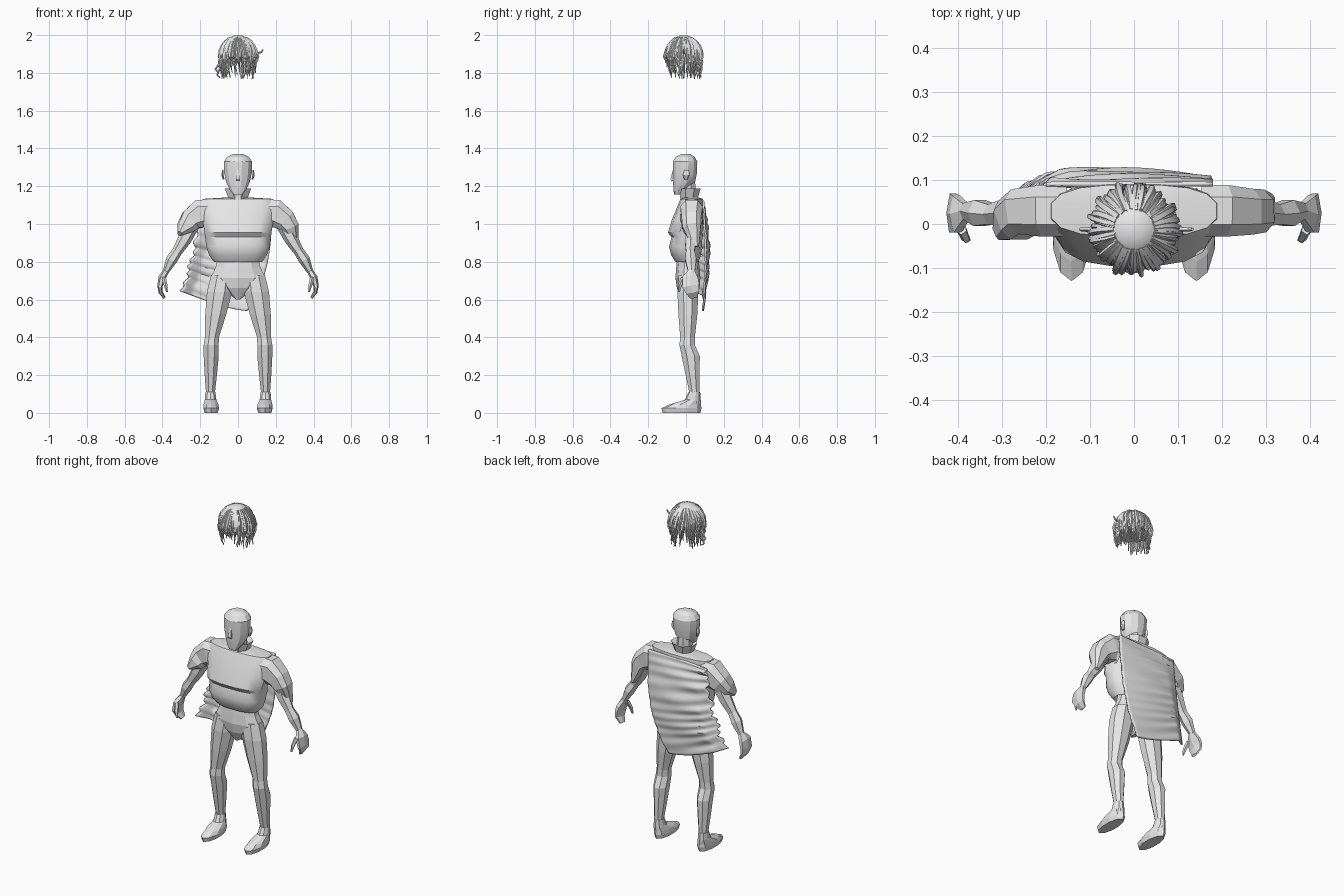
import bpy, bmesh, math, random
from mathutils import Vector

random.seed(4)
cube = bpy.data.objects.get("Cube")
if cube:
    bpy.data.objects.remove(cube)

grey = bpy.data.materials.new("plain_grey")
grey.use_nodes = True
COLOUR = (0.8, 0.8, 0.8, 1)
grey.diffuse_color = COLOUR
grey.node_tree.nodes["Principled BSDF"].inputs["Base Color"].default_value = COLOUR


def finish(name, bm, smooth=None):
    bmesh.ops.recalc_face_normals(bm, faces=bm.faces)
    mesh = bpy.data.meshes.new(name)
    bm.to_mesh(mesh)
    bm.free()
    mesh.materials.append(grey)
    ob = bpy.data.objects.new(name, mesh)
    bpy.context.collection.objects.link(ob)
    if smooth:
        bpy.ops.object.select_all(action='DESELECT')
        ob.select_set(True)
        bpy.context.view_layer.objects.active = ob
        bpy.ops.object.shade_smooth_by_angle(angle=math.radians(smooth))
    return ob


def add_loft(bm, rings, sides, level=True, power=1.0, side=1, caps=True):
    """Skin rings of (x, y, z, radius a, radius b); level rings lie flat,
    the others stand square to the path with radius a along y."""
    centres = [Vector((r[0] * side, r[1], r[2])) for r in rings]
    loops = []
    for i, r in enumerate(rings):
        a, b = Vector((1, 0, 0)), Vector((0, 1, 0))
        if not level:
            path = centres[min(i + 1, len(rings) - 1)] - centres[max(i - 1, 0)]
            a = Vector((0, 1, 0))
            b = path.cross(a).normalized()
            a = b.cross(path).normalized()
        loop = []
        for k in range(sides):
            t = math.tau * (k + 0.5) / sides
            c, s = math.cos(t), math.sin(t)
            c = math.copysign(abs(c) ** power, c)
            s = math.copysign(abs(s) ** power, s)
            loop.append(bm.verts.new(centres[i] + a * c * r[3] + b * s * r[4]))
        loops.append(loop)
    for p, q in zip(loops, loops[1:]):
        for k in range(sides):
            n = (k + 1) % sides
            bm.faces.new((p[k], p[n], q[n], q[k]))
    if caps:
        bm.faces.new(loops[0])
        bm.faces.new(loops[-1])


def loft(name, rings, sides=8, smooth=None, **kw):
    bm = bmesh.new()
    add_loft(bm, rings, sides, **kw)
    return finish(name, bm, smooth)


# Head, nose and ears
loft("head", [(0, -.045, 1.155, .025, .018), (0, -.03, 1.18, .045, .038),
              (0, -.01, 1.22, .064, .06), (0, -.006, 1.27, .076, .066),
              (0, -.005, 1.33, .078, .067), (0, -.004, 1.355, .06, .052),
              (0, 0, 1.37, .03, .025)], 12, smooth=25)
loft("nose", [(0, -.068, 1.228, .014, .014), (0, -.073, 1.236, .014, .014),
              (0, -.064, 1.285, .007, .008)], 4)
loft("neck", [(0, .01, 1.1, .045, .045), (0, .01, 1.22, .042, .042)], 8)

# Shirt with an overhanging chest fold
loft("shirt", [(0, .03, 1.14, .07, .04), (0, .03, 1.133, .19, .06),
               (0, .022, 1.09, .205, .07), (0, .008, 1.02, .19, .085),
               (0, -.005, .955, .18, .092), (0, .005, .93, .177, .083),
               (0, -.003, .88, .17, .088), (0, 0, .835, .155, .08),
               (0, .005, .8, .13, .062), (0, .005, .83, .11, .05)],
     16, smooth=35, power=.75)
loft("collar", [(0, .018, 1.125, .05, .045), (0, .018, 1.15, .06, .052),
                (0, .02, 1.187, .076, .062), (0, .018, 1.17, .045, .045)], 8)

# Shorts tapering to the crotch
loft("shorts", [(0, .01, .83, .11, .055), (0, .01, .77, .125, .062),
                (0, .01, .715, .152, .066), (0, .012, .66, .085, .06),
                (0, .015, .6, .012, .035)], 10)

for side, word in ((1, "left"), (-1, "right")):
    loft(word + "_ear", [(.076, .0, 1.235, .006, .01), (.082, .002, 1.26, .007, .018),
                         (.08, .004, 1.285, .005, .012)], 6, side=side)
    # Sleeve, hanging lower on the left
    drop = -.05 if side > 0 else .02
    yaw = .05 if side > 0 else -.02
    loft(word + "_sleeve", [(.16, .03, 1.05, .062, .085), (.2, .03, 1.055, .062, .08),
                            (.25, .028, 1.02, .055, .062),
                            (.275, yaw * .3 + .015, .985, .052, .05),
                            (.31, yaw, .93 + drop, .02, .012)],
         8, level=False, side=side, power=.7)
    # Arm, palm and thumb
    loft(word + "_arm", [(.19, .03, 1.07, .045, .045), (.245, .03, .99, .042, .04),
                         (.285, .025, .915, .036, .036), (.322, .022, .855, .026, .027),
                         (.352, .025, .81, .034, .03), (.384, .03, .745, .02, .016)],
         6, level=False, side=side)
    loft(word + "_hand", [(.382, .03, .75, .02, .016), (.402, .022, .715, .048, .02),
                          (.413, .025, .672, .052, .014), (.41, .035, .64, .04, .011),
                          (.39, .04, .61, .022, .007)], 6, level=False, side=side)
    loft(word + "_thumb", [(.392, -.012, .715, .014, .012), (.383, -.032, .675, .012, .01),
                           (.376, -.036, .64, .005, .005)], 5, level=False, side=side)
    # Leg and shoe
    loft(word + "_leg", [(.085, .012, .73, .062, .055), (.098, .01, .64, .072, .06),
                         (.118, .01, .52, .06, .054), (.138, .008, .4, .04, .042),
                         (.142, .006, .36, .043, .044), (.142, .025, .3, .043, .052),
                         (.144, .035, .2, .035, .04), (.146, .045, .1, .025, .028),
                         (.145, .043, .05, .028, .034)], 8, side=side)
    loft(word + "_shoe", [(.142, -.024, 0, .036, .1), (.142, -.024, .025, .044, .106),
                          (.143, -.003, .045, .041, .082), (.145, .036, .07, .032, .042),
                          (.146, .044, .11, .028, .031)], 10, side=side)

# Cape slung over the back, rumpled towards its right edge
bm = bmesh.new()
NU, NV = 28, 64
grid = []
for j in range(NV + 1):
    v = j / NV
    row = []
    left = .18 - .13 * v ** 3
    right = -.2 - .1 * v ** 1.6
    for i in range(NU + 1):
        u = i / NU
        rumple = .25 + .75 * u * u
        fold = math.sin(v * 62 + 4 * u + 2 * math.sin(9 * v)) * .007 * rumple
        fold += math.sin(v * 23 - 5 * u) * .006 * rumple
        bulge = .03 * math.sin(math.pi * v) * math.sin(math.pi * (.15 + .7 * u))
        y = .095 + bulge + fold - .045 * max(0, u - .85) / .15 * v
        x = left + (right - left) * u + fold * u
        z = 1.125 - v * (.585 - .105 * u ** 1.5) - .02 * u * (1 - v)
        row.append(bm.verts.new((x, y, z)))
    grid.append(row)
for p, q in zip(grid, grid[1:]):
    for i in range(NU):
        bm.faces.new((p[i], p[i + 1], q[i + 1], q[i]))
cape = finish("cape", bm, smooth=40)
thick = cape.modifiers.new("thickness", 'SOLIDIFY')
thick.thickness = .01

# Floating wig: an open cap
loft("hair_cap", [(0, -.012, 1.86, .088, .088), (0, -.012, 1.91, .087, .087),
                  (0, -.012, 1.955, .075, .075), (0, -.012, 1.985, .05, .05),
                  (0, -.012, 1.998, .02, .02)], 20, smooth=40)

# Locks falling from the crown
bm = bmesh.new()
COUNT = 84
for n in range(COUNT):
    angle = math.tau * n / COUNT + random.uniform(-.05, .05)
    front = max(0, -math.sin(angle))
    end = random.uniform(1.765, 1.82)
    if front > .85:
        end = random.uniform(1.82, 1.87)
    size = random.uniform(.006, .01)
    spread = random.uniform(.088, .101)
    twist = random.uniform(-.25, .25)
    rings = []
    for k in range(9):
        t = k / 8
        if t < .5:
            arc = .45 + (math.pi / 2 - .45) * t * 2
            r, z = spread * math.sin(arc), 1.885 + .108 * math.cos(arc)
        else:
            fall = (t - .5) * 2
            r = spread + .006 * math.sin(fall * 7 + n) - .012 * fall
            z = 1.885 + (end - 1.885) * fall
        a = angle + twist * t * t + .04 * math.sin(5 * t + n)
        w = size * (1 - .75 * max(0, t - .4) / .6)
        rings.append((r * math.cos(a), -.012 + r * math.sin(a), z, w, w))
    add_loft(bm, rings, 5, level=False)
# Stray curls on either side
for path in ([(.085, 1.9), (.105, 1.905), (.125, 1.91), (.133, 1.925)],
             [(-.085, 1.87), (-.105, 1.84), (-.12, 1.82), (-.105, 1.8)],
             [(-.08, 1.85), (-.1, 1.815), (-.11, 1.79), (-.095, 1.775)]):
    add_loft(bm, [(x, -.012, z, .007 - .001 * k, .007 - .001 * k)
                  for k, (x, z) in enumerate(path)], 5, level=False)
finish("hair_locks", bm, smooth=40)
